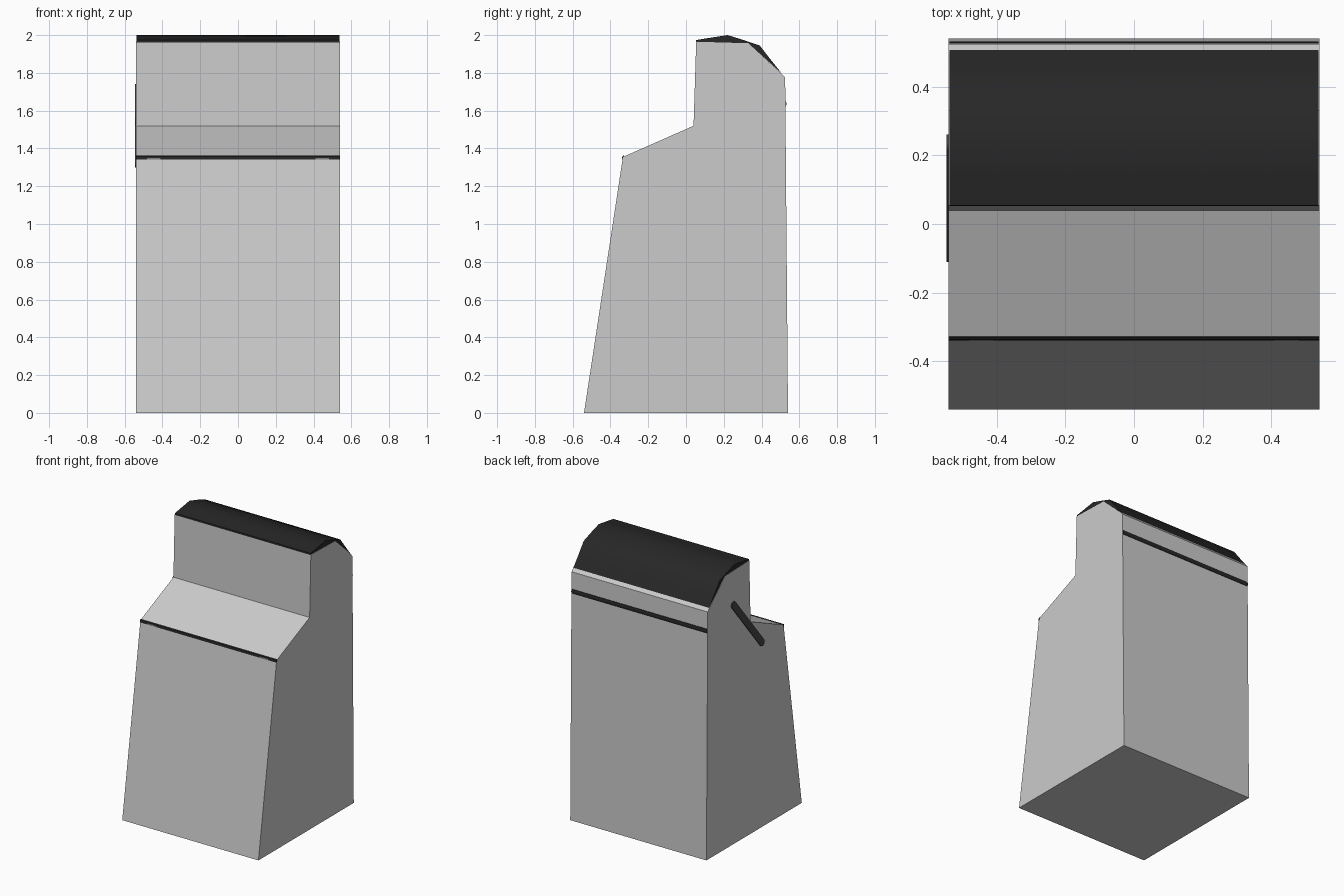
import bpy, bmesh, math

if "Cube" in bpy.data.objects:
    bpy.data.objects.remove(bpy.data.objects["Cube"])


def material(name, value):
    m = bpy.data.materials.new(name)
    m.diffuse_color = (value, value, value, 1)
    m.use_nodes = True
    m.node_tree.nodes["Principled BSDF"].inputs["Base Color"].default_value = m.diffuse_color
    return m


black = material("black", 0.02)
dark_grey = material("dark_grey", 0.06)
mid_grey = material("mid_grey", 0.2)


def extrude_x(name, profile, x0, x1, mat=None):
    """Extrude a (y, z) outline along x into a closed solid."""
    bm = bmesh.new()
    face = bm.faces.new([bm.verts.new((x0, y, z)) for y, z in profile])
    ext = bmesh.ops.extrude_face_region(bm, geom=[face])
    moved = [g for g in ext["geom"] if isinstance(g, bmesh.types.BMVert)]
    bmesh.ops.translate(bm, vec=(x1 - x0, 0, 0), verts=moved)
    bmesh.ops.recalc_face_normals(bm, faces=bm.faces)
    mesh = bpy.data.meshes.new(name)
    bm.to_mesh(mesh)
    bm.free()
    obj = bpy.data.objects.new(name, mesh)
    bpy.context.collection.objects.link(obj)
    if mat:
        mesh.materials.append(mat)
    return obj


# Cabinet body: leaning front, sloped counter, upright panel and gabled top
extrude_x("cabinet_body", [
    (-0.54, 0), (-0.334, 1.355), (0.04, 1.52), (0.054, 1.965),
    (0.33, 1.957), (0.505, 1.797), (0.525, 1.775), (0.54, 0)], -0.54, 0.54)

# Curved dark hood, smooth across its length
hood = extrude_x("hood", [
    (0.053, 1.962), (0.054, 1.974), (0.135, 1.987), (0.22, 2.0), (0.305, 1.974),
    (0.39, 1.945), (0.45, 1.868), (0.507, 1.797), (0.33, 1.956)],
    -0.538, 0.538, black)
bpy.context.view_layer.objects.active = hood
hood.select_set(True)
bpy.ops.object.shade_smooth_by_angle(angle=math.radians(40))

# Dark trim on the counter edge, with two small clips
extrude_x("counter_trim", [
    (-0.339, 1.341), (-0.337, 1.358), (-0.330, 1.363), (-0.325, 1.345)],
    -0.54, 0.54, black)
for side, name in ((-1, "left"), (1, "right")):
    extrude_x(name + "_trim_clip", [
        (-0.340, 1.341), (-0.339, 1.350), (-0.33, 1.350), (-0.33, 1.341)],
        side * 0.445 - 0.036, side * 0.445 + 0.036, mid_grey)

# Dark strip across the back
extrude_x("back_strip", [
    (0.52, 1.62), (0.529, 1.622), (0.532, 1.635), (0.529, 1.652), (0.52, 1.654)],
    -0.538, 0.538, black)

# Slanted rounded bar on the left side
top, low, r = (0.236, 1.716), (-0.086, 1.324), 0.025
slope = math.atan2(top[1] - low[1], top[0] - low[0])
outline = []
for centre, start in ((top, slope - math.pi / 2), (low, slope + math.pi / 2)):
    for i in range(9):
        a = start + math.pi * i / 8
        outline.append((centre[0] + r * math.cos(a), centre[1] + r * math.sin(a)))
extrude_x("side_bar", outline, -0.546, -0.535, dark_grey)
